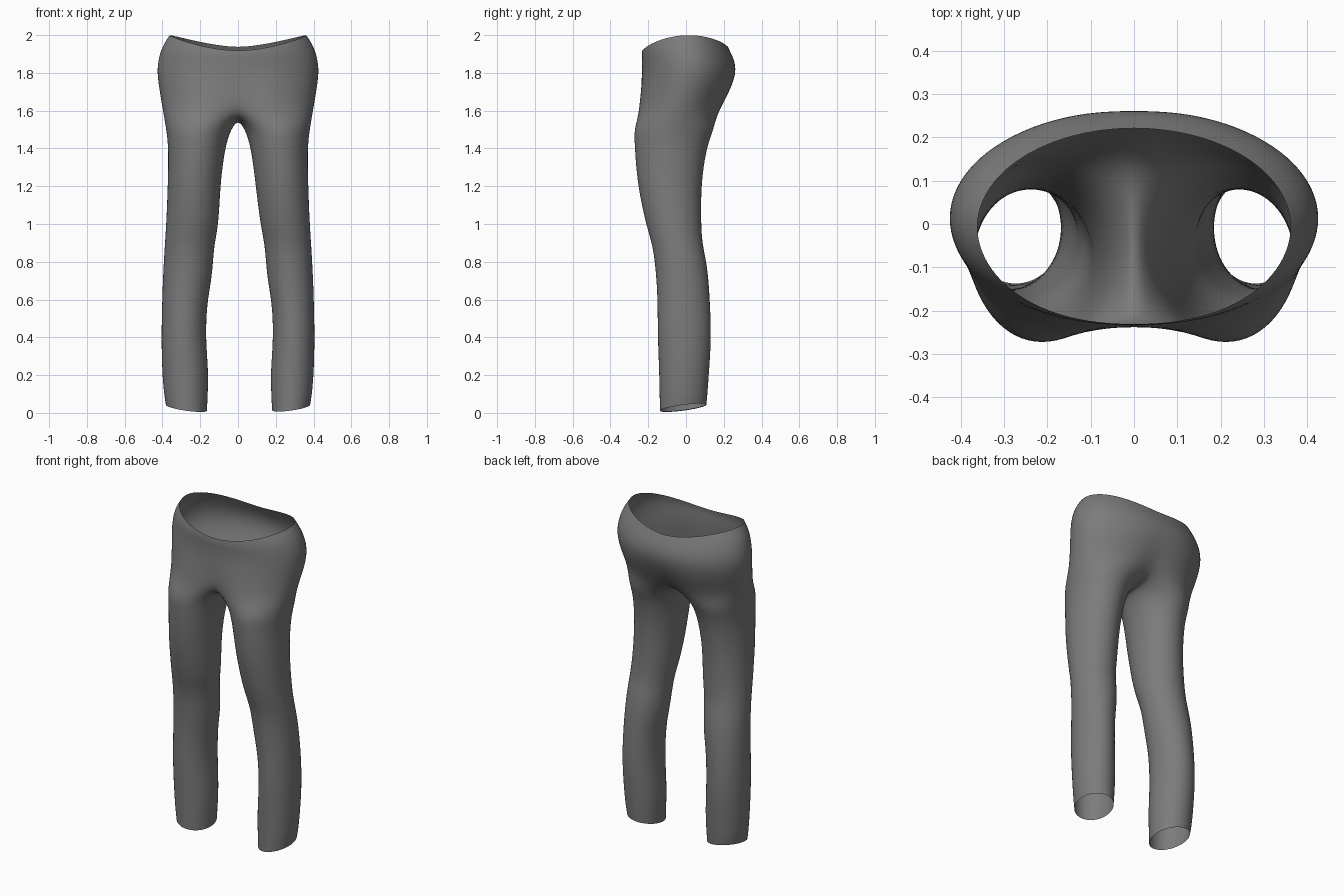
import bpy, bmesh
from math import sin, cos, radians, exp

if "Cube" in bpy.data.objects:
    bpy.data.objects.remove(bpy.data.objects["Cube"])

# Leg sections: height, outer x, inner x, front y, back y
LEGS = [
    (0.03, .382, .172, -.138, .108),
    (0.10, .392, .168, -.140, .114),
    (0.22, .402, .164, -.142, .122),
    (0.40, .406, .180, -.150, .135),
    (0.58, .402, .172, -.150, .127),
    (0.70, .398, .149, -.156, .120),
    (0.80, .393, .140, -.165, .108),
    (0.90, .387, .132, -.180, .086),
    (1.00, .380, .110, -.213, .080),
    (1.20, .372, .094, -.255, .080),
    (1.35, .369, .076, -.268, .100),
    (1.44, .372, .058, -.273, .122),
    (1.51, .382, .032, -.275, .150),
]
# Hip sections: height, side lift, half width, front y, back y, front dip, back dip
HIPS = [
    (1.60, .00, .397, -.270, .198, .040, .040),
    (1.70, .00, .414, -.252, .245, .018, .020),
    (1.79, .00, .428, -.236, .269, .003, .006),
    (1.85, .015, .424, -.233, .264, .0, .004),
    (1.89, .055, .400, -.236, .245, .0, .0),
    (1.915, .075, .362, -.232, .222, .0, .0),
]
# Crotch seam from back to front: y, z
SEAM = [(.090, 1.565), (-.020, 1.545), (-.125, 1.555)]
OUTER = 13  # ring points that carry on up into the hips


def leg_ring(bm, side, row):
    z, xo, xi, yf, yb = row
    if z < 1.1:
        xi += side * .008
    cx, cy = (xo + xi) / 2, (yf + yb) / 2
    rx, ry = (xo - xi) / 2 * 1.022, (yb - yf) / 2 * 1.022
    ring = []
    for i in range(16):
        a = radians(-135 + 22.5 * i)
        x, y = cx + rx * cos(a), cy + ry * sin(a)
        # the hem slopes down to the front and the inside
        h = z + (.13 * y - .14 * (.28 - x) if z < .05 else 0)
        ring.append(bm.verts.new((side * x, y, h)))
    return ring


def hip_arc(bm, side, row):
    z, lift, w, yf, yb, df, db = row
    cy, ry = (yf + yb) / 2, (yb - yf) / 2 * 1.008
    arc = []
    for i in range(OUTER):
        a = radians(-90 + 180 * i / (OUTER - 1))
        c, s = max(cos(a), 0), sin(a)
        x = w * 1.01 * c ** (.9 if s < 0 else 1)
        y = cy + ry * s
        dip = exp(-(x / .09) ** 2)
        y += dip * (df if s < 0 else -db)
        h = z + lift * c ** 1.5 + (.01 * (1 + s) if z > 1.9 else 0)
        arc.append(bm.verts.new((side * x, y, h)))
    return arc


def bridge(bm, low, high, closed):
    n = len(low)
    for i in range(n if closed else n - 1):
        j = (i + 1) % n
        bm.faces.new((low[i], low[j], high[j], high[i]))


bm = bmesh.new()
for side in (1, -1):
    rings = [leg_ring(bm, side, r) for r in LEGS]
    arcs = [hip_arc(bm, side, r) for r in HIPS]
    seam = [bm.verts.new((0, y, z)) for y, z in SEAM]
    rings.append(arcs[0] + seam)
    for low, high in zip(rings, rings[1:]):
        bridge(bm, low, high, True)
    for low, high in zip(arcs, arcs[1:]):
        bridge(bm, low, high, False)

# Weld the two halves along the centre
bmesh.ops.remove_doubles(bm, verts=bm.verts[:], dist=.0005)
bmesh.ops.recalc_face_normals(bm, faces=bm.faces[:])
if sum(f.normal.x * f.calc_center_median().x for f in bm.faces
       if abs(f.calc_center_median().x) > .36) < 0:
    bmesh.ops.reverse_faces(bm, faces=bm.faces[:])
mesh = bpy.data.meshes.new("trousers")
bm.to_mesh(mesh)
bm.free()

trousers = bpy.data.objects.new("trousers", mesh)
bpy.context.collection.objects.link(trousers)
for p in mesh.polygons:
    p.use_smooth = True
sub = trousers.modifiers.new("smooth_cloth", 'SUBSURF')
sub.levels = sub.render_levels = 2

# Grey cloth
cloth = bpy.data.materials.new("grey_cloth")
cloth.use_nodes = True
grey = (.2, .2, .2, 1)
cloth.diffuse_color = grey
cloth.node_tree.nodes["Principled BSDF"].inputs["Base Color"].default_value = grey
mesh.materials.append(cloth)
